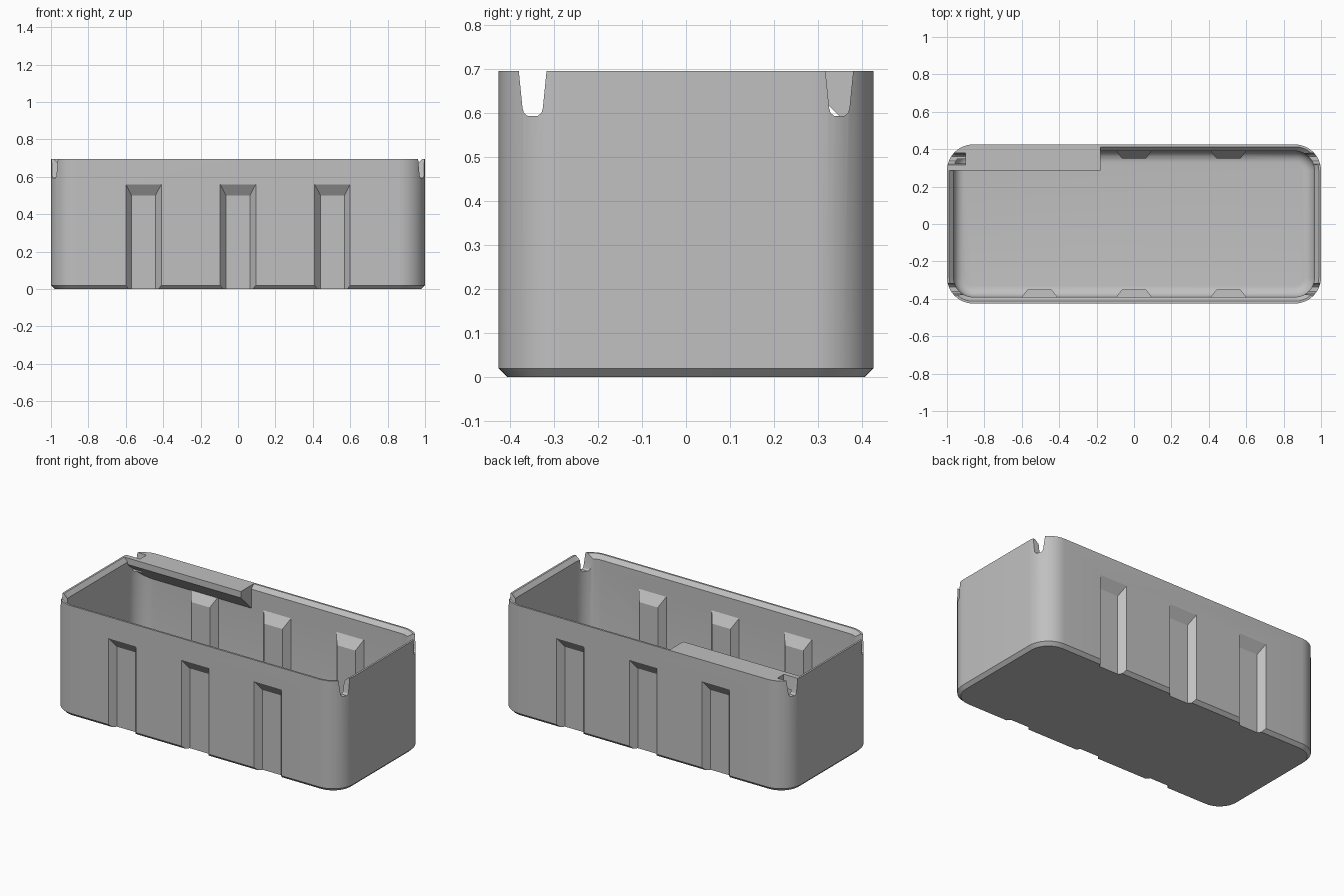
import bpy, bmesh, math

old = bpy.data.objects.get("Cube")
if old:
    bpy.data.objects.remove(old, do_unlink=True)

HX, HY, HEIGHT = 1.0, 0.425, 0.695
RADIUS, WALL, FLOOR, FILLET = 0.14, 0.035, 0.04, 0.06
SEGMENTS = 12

grey = bpy.data.materials.new("plain grey")
grey.use_nodes = True
colour = (0.53, 0.53, 0.53, 1)
grey.diffuse_color = colour
grey.node_tree.nodes["Principled BSDF"].inputs["Base Color"].default_value = colour


def rounded_ring(inset, z):
    """Rounded rectangle outline, moved inwards by inset."""
    r = RADIUS - inset
    points = []
    corners = [(1, 1), (-1, 1), (-1, -1), (1, -1)]
    for quarter, (sx, sy) in enumerate(corners):
        for i in range(SEGMENTS + 1):
            a = (quarter + i / SEGMENTS) * math.pi / 2
            points.append((sx * (HX - RADIUS) + r * math.cos(a),
                           sy * (HY - RADIUS) + r * math.sin(a), z))
    return points


def loft(name, rings):
    """Closed solid through a list of matching outlines."""
    bm = bmesh.new()
    loops = [[bm.verts.new(p) for p in ring] for ring in rings]
    n = len(loops[0])
    for a, b in zip(loops, loops[1:]):
        for i in range(n):
            j = (i + 1) % n
            bm.faces.new((a[i], a[j], b[j], b[i]))
    bm.faces.new(loops[0])
    bm.faces.new(loops[-1])
    bmesh.ops.recalc_face_normals(bm, faces=bm.faces[:])
    mesh = bpy.data.meshes.new(name)
    bm.to_mesh(mesh)
    bm.free()
    mesh.materials.append(grey)
    obj = bpy.data.objects.new(name, mesh)
    bpy.context.collection.objects.link(obj)
    return obj


def combine(target, tool, operation):
    """Apply a boolean and discard the tool."""
    bpy.context.view_layer.objects.active = target
    mod = target.modifiers.new(operation, "BOOLEAN")
    mod.operation = operation
    mod.solver = "EXACT"
    mod.object = tool
    bpy.ops.object.modifier_apply(modifier=mod.name)
    bpy.data.objects.remove(tool, do_unlink=True)


def prism_x(name, profile, x0, x1):
    """Profile in the y-z plane, extended along x."""
    return loft(name, [[(x, y, z) for y, z in profile] for x in (x0, x1)])


def tapered_channel(name, x, side, surface, bottom):
    """Narrowing block that reaches inwards from a wall surface."""
    rings = []
    for d in (-0.01, 0.04):
        half, top = 0.095 - 0.775 * d, 0.56 - 1.5 * d
        y = side * (surface - d)
        rings.append([(x - half, y, bottom), (x + half, y, bottom),
                      (x + half, y, top), (x - half, y, top)])
    return loft(name, rings)


# Hollow tray: bevelled foot, thin rim, walls and filleted floor
sections = [(0.02, 0), (0, 0.02), (0, HEIGHT), (0.012, HEIGHT), (WALL, HEIGHT - 0.025)]
for i in range(7):
    a = i / 6 * math.pi / 2
    sections.append((WALL + FILLET * (1 - math.cos(a)),
                     FLOOR + FILLET * (1 - math.sin(a))))
tray = loft("tray", [rounded_ring(inset, z) for inset, z in sections])

# Corner shelf along the back rim, sloped underneath
shelf = prism_x("label_shelf", [(0.285, HEIGHT), (0.285, 0.655), (0.43, 0.51),
                                (0.43, HEIGHT)], -1.05, -0.18)
limit = loft("shelf_limit", [rounded_ring(0.006, z) for z in (0.3, 0.8)])
combine(shelf, limit, "INTERSECT")
combine(tray, shelf, "UNION")

# Ribs inside the long walls, with matching grooves outside
for side in (-1, 1):
    for x in (-0.505, 0, 0.505):
        combine(tray, tapered_channel("rib", x, side, HY - WALL, 0.03), "UNION")
        combine(tray, tapered_channel("groove", x, side, HY, -0.05), "DIFFERENCE")

# Rim notches near all four corners
notch = [(0.381, 0.71), (0.371, 0.61), (0.368, 0.6), (0.36, 0.593),
         (0.336, 0.593), (0.328, 0.6), (0.325, 0.61), (0.315, 0.71)]
for side in (-1, 1):
    for end in (-1, 1):
        cutter = prism_x("notch", [(side * y, z) for y, z in notch],
                         end * 0.9, end * 1.1)
        combine(tray, cutter, "DIFFERENCE")

bpy.ops.object.select_all(action="DESELECT")
tray.select_set(True)
bpy.context.view_layer.objects.active = tray
bpy.ops.object.shade_smooth_by_angle(angle=math.radians(30))
